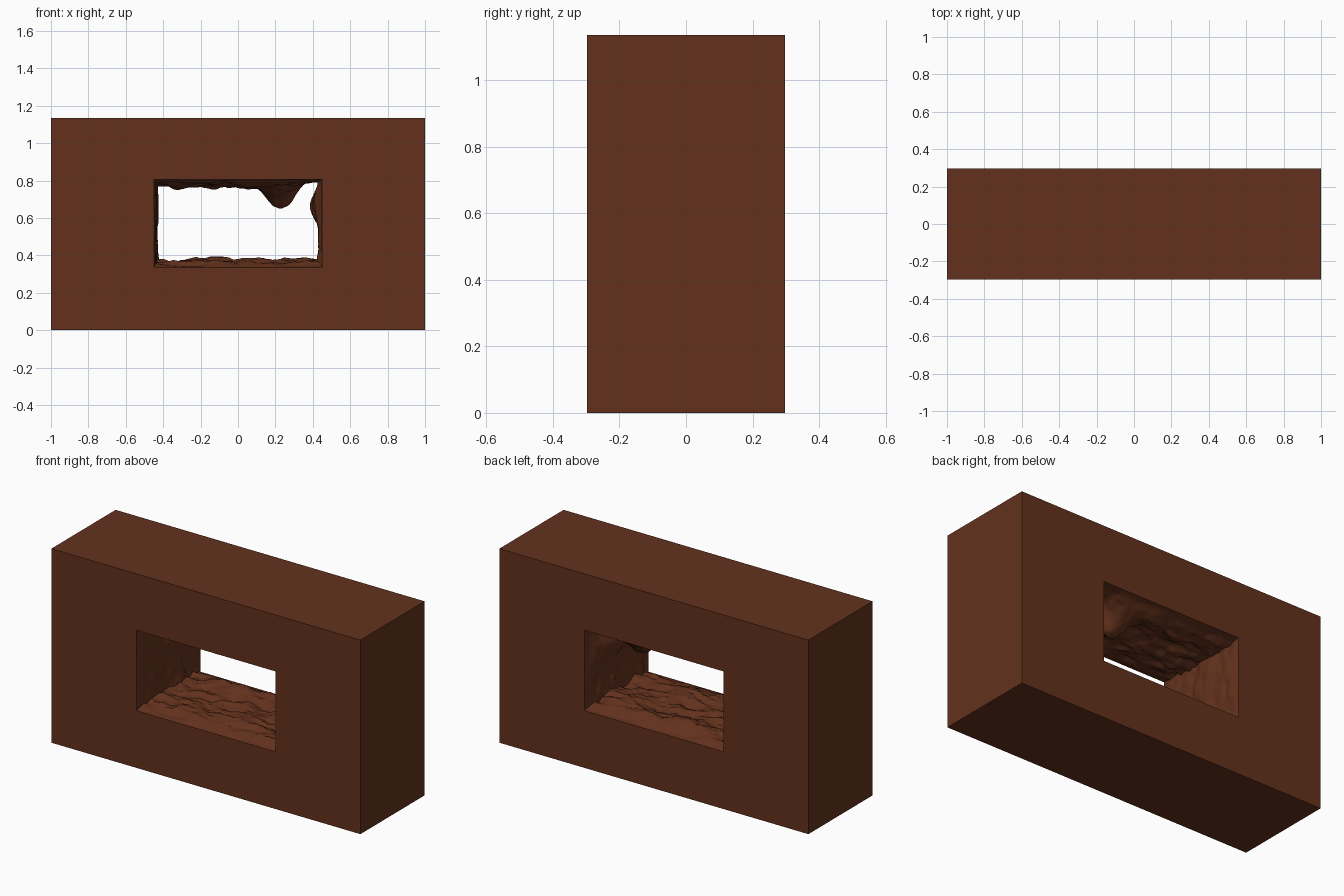
import bpy, bmesh, math
from mathutils import Vector, noise

if "Cube" in bpy.data.objects:
    bpy.data.objects.remove(bpy.data.objects["Cube"])

HX, HY, H = 1.0, 0.297, 1.135          # block half width, half depth, height
X, Z0, Z1 = 0.45, 0.335, 0.805         # tunnel opening

clay = bpy.data.materials.new("brown_rock")
clay.diffuse_color = (0.125, 0.031, 0.012, 1)
clay.use_nodes = True
clay.node_tree.nodes["Principled BSDF"].inputs["Base Color"].default_value = clay.diffuse_color


def finish(name, bm, smooth):
    me = bpy.data.meshes.new(name)
    bm.to_mesh(me)
    bm.free()
    me.materials.append(clay)
    ob = bpy.data.objects.new(name, me)
    bpy.context.collection.objects.link(ob)
    if smooth:
        bpy.context.view_layer.objects.active = ob
        ob.select_set(True)
        bpy.ops.object.shade_smooth_by_angle(angle=math.radians(35))
        ob.select_set(False)
    return ob


# Outer block: front and back frames around the opening, plus outer sides
bm = bmesh.new()
rect = lambda x, a, b, y: [bm.verts.new(p) for p in
                           ((-x, y, a), (x, y, a), (x, y, b), (-x, y, b))]
fo, fi = rect(HX, 0, H, -HY), rect(X, Z0, Z1, -HY)
bo, bi = rect(HX, 0, H, HY), rect(X, Z0, Z1, HY)
for i in range(4):
    j = (i + 1) % 4
    bm.faces.new((fo[i], fo[j], fi[j], fi[i]))
    bm.faces.new((bo[j], bo[i], bi[i], bi[j]))
    bm.faces.new((fo[j], fo[i], bo[i], bo[j]))
finish("rock_block", bm, False)


def rough(u, y, seed, amp):
    # layered rock relief, stretched along the wall
    n = noise.fractal(Vector((u * 4.5, y * 8, seed)), 0.9, 2.1, 4)
    r = abs(noise.noise(Vector((u * 6 + 3, y * 13, seed + 5))))
    return amp * max(0.0, 0.55 + 0.55 * n - 0.35 * r)


def bump(u, y, cu, cy, ru, ry):
    return math.exp(-abs((u - cu) / ru) ** 3 - abs((y - cy) / ry) ** 2)


def rock_wall(name, corner, along, inward, length, relief):
    bm = bmesh.new()
    nu, ny = int(length * 90), 60
    grid = []
    for i in range(nu + 1):
        row = []
        for k in range(ny + 1):
            u, y = length * i / nu, -HY + 2 * HY * k / ny
            fade = min(1, (HY - abs(y)) / 0.12)      # flush at both mouths
            d = relief(u, y) * math.sin(fade * math.pi / 2)
            p = corner + along * u + inward * d
            row.append(bm.verts.new((p.x, y, p.z)))
        grid.append(row)
    for i in range(nu):
        for k in range(ny):
            bm.faces.new((grid[i][k], grid[i + 1][k],
                          grid[i + 1][k + 1], grid[i][k + 1]))
    bm.normal_update()
    if bm.faces[:][0].normal.dot(inward) < 0:
        bmesh.ops.reverse_faces(bm, faces=bm.faces[:])
    finish(name, bm, True)


ex, ez = Vector((1, 0, 0)), Vector((0, 0, 1))
w, h = 2 * X, Z1 - Z0
bl, br, tl = Vector((-X, 0, Z0)), Vector((X, 0, Z0)), Vector((-X, 0, Z1))

# Tunnel lining
rock_wall("tunnel_floor", bl, ex, ez, w, lambda u, y: rough(u, y, 1, 0.062))
rock_wall("tunnel_left_wall", bl, ez, ex, h, lambda u, y: rough(u, y, 11, 0.03))
rock_wall("tunnel_right_wall", br, ez, -ex, h, lambda u, y:
          rough(u, y, 21, 0.035) + 0.045 * bump(u, y, 0.33, 0, 0.08, 0.15))
# ceiling with a hanging outcrop on the right
rock_wall("tunnel_ceiling", tl, ex, -ez, w, lambda u, y:
          rough(u, y, 31, 0.055) * (1 - 0.6 * bump(u, y, 0.85, 0, 0.08, 9))
          + 0.115 * bump(u, y, 0.665, 0.08, 0.1, 0.1))
